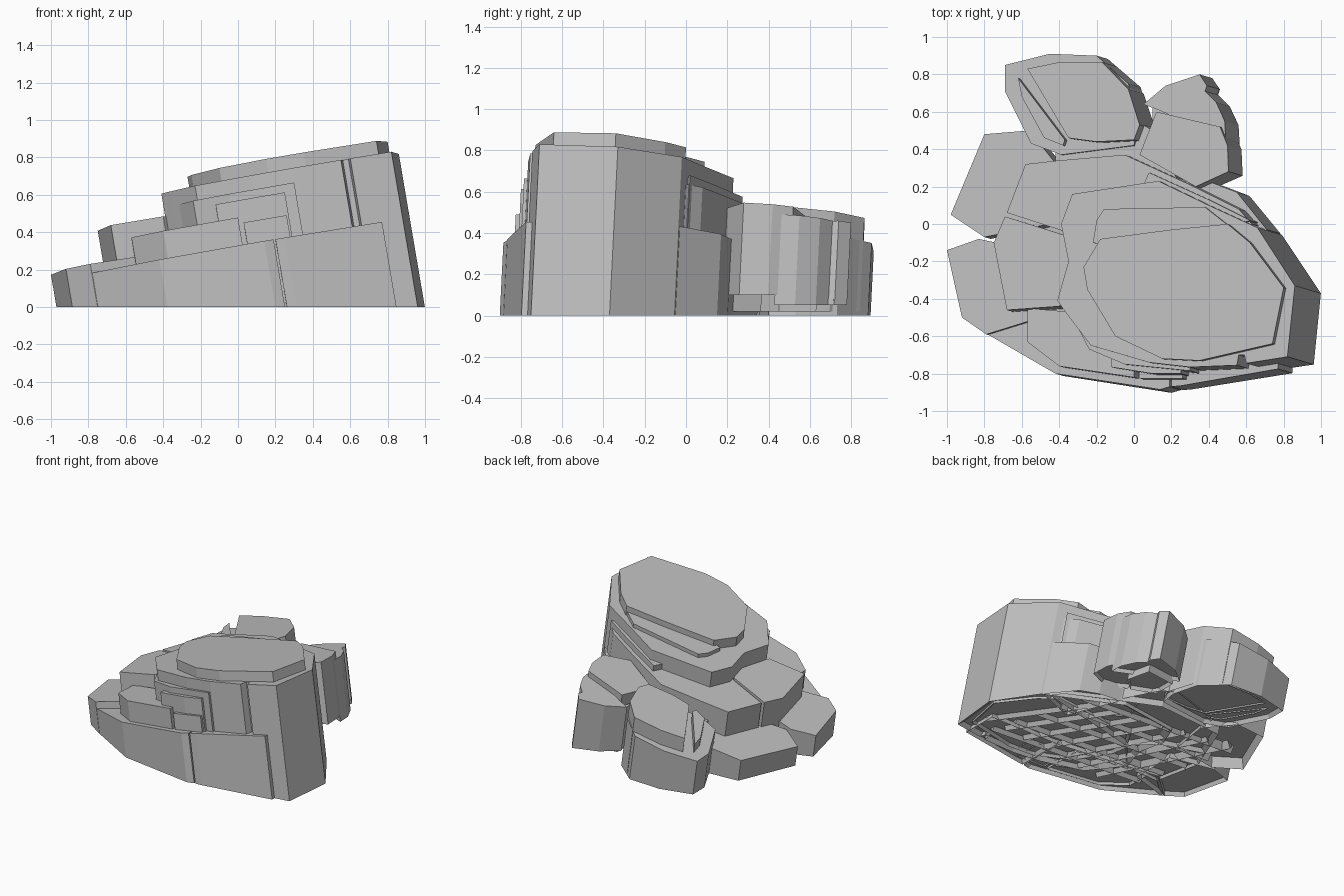
import bpy, bmesh

cube = bpy.data.objects.get("Cube")
if cube:
    bpy.data.objects.remove(cube, do_unlink=True)

stone = bpy.data.materials.new("grey stone")
stone.use_nodes = True
stone.diffuse_color = (0.51, 0.51, 0.51, 1)
stone.node_tree.nodes["Principled BSDF"].inputs["Base Color"].default_value = (0.51, 0.51, 0.51, 1)

TILT_X, TILT_Y = 0.17, -0.05      # shared dip of all the rock layers


def finish(bm, name):
    bmesh.ops.recalc_face_normals(bm, faces=bm.faces)
    mesh = bpy.data.meshes.new(name)
    bm.to_mesh(mesh)
    bm.free()
    mesh.materials.append(stone)
    bpy.context.collection.objects.link(bpy.data.objects.new(name, mesh))


def bridge(bm, a, b):
    for i in range(len(a)):
        j = (i + 1) % len(a)
        bm.faces.new((a[i], a[j], b[j], b[i]))


def slab(name, level, outline, floor=0.0, recess=0.03):
    """Tilted flat top, walls square to it, shallow hollow underneath."""
    bm = bmesh.new()
    top, base, inner = [], [], []
    for x, y in outline:
        z = level + TILT_X * x + TILT_Y * y
        top.append((x, y, z))
        base.append((x + TILT_X * (z - floor), y + TILT_Y * (z - floor), floor))
    n = len(outline)
    cx, cy = sum(p[0] for p in base) / n, sum(p[1] for p in base) / n
    for x, y, z in base:
        inner.append((cx + (x - cx) * 0.94, cy + (y - cy) * 0.94, floor + recess))
    rings = [[bm.verts.new(p) for p in ring] for ring in (top, base, inner)]
    bridge(bm, rings[0], rings[1])
    bridge(bm, rings[1], rings[2])
    bm.faces.new(rings[0])
    bm.faces.new(rings[2])
    finish(bm, name)


def rib(name, start, end):
    """Wedge-shaped ridge on the underside."""
    (x0, y0), (x1, y1) = start, end
    length = ((x1 - x0) ** 2 + (y1 - y0) ** 2) ** 0.5
    nx, ny = -(y1 - y0) / length * 0.04, (x1 - x0) / length * 0.04
    bm = bmesh.new()
    a, b = [[bm.verts.new(p) for p in ((x + nx, y + ny, .05), (x - nx, y - ny, .05), (x, y, .002))]
            for x, y in (start, end)]
    bridge(bm, a, b)
    bm.faces.new(a)
    bm.faces.new(b)
    finish(bm, name)


# Summit plate and the tall column below it
slab("summit_plate", 0.73, [(-.27, -.23), (-.25, -.35), (-.1, -.6), (.15, -.72), (.35, -.73),
     (.74, -.64), (.8, -.34), (.62, -.1), (.5, 0), (.2, -.03), (-.18, -.08)], .01)
slab("summit_back_step", 0.685, [(-.22, -.1), (-.2, .02), (-.16, .08), (.38, .09), (.52, -.02), (.3, -.2)], .2)
slab("main_column", 0.655, [(.86, -.33), (.82, -.71), (.6, -.745), (.59, -.7), (.56, -.7), (.55, -.755),
     (.3, -.765), (.08, -.74), (-.23, -.65), (-.36, -.48), (-.41, -.41), (-.35, -.2), (-.39, 0),
     (-.33, .16), (.13, .23), (.4, .1), (.66, -.02)])

# Stepped ledges on the front face
slab("upper_front_ledge", 0.575, [(-.37, -.42), (-.24, -.67), (-.05, -.75), (.3, -.785), (.3, -.5)], .02)
slab("narrow_front_ledge", 0.53, [(-.12, -.6), (-.12, -.765), (.1, -.8), (.25, -.8), (.25, -.6)], .03)
slab("middle_front_ledge", 0.437, [(-.57, -.45), (-.57, -.63), (-.4, -.76), (0, -.82), (0, -.5)], .01)
slab("small_front_block", 0.405, [(.03, -.6), (.03, -.825), (.26, -.825), (.26, -.6)], .02)
slab("lower_front_band", 0.285, [(-.8, -.58), (-.42, -.8), (.14, -.885), (.19, -.87), (.19, -.5), (-.6, -.4)])
slab("lower_front_panel", 0.285, [(.2, -.87), (.25, -.865), (.77, -.775), (.77, -.5), (.2, -.5)])

# Side and back terraces
slab("left_terrace", 0.53, [(-.69, .04), (-.75, -.1), (-.68, -.46), (-.4, -.44), (-.2, -.2), (-.37, -.06)], .01)
slab("back_terrace", 0.53, [(-.68, .06), (-.58, .32), (-.4, .34), (-.05, .37), (.3, .21),
     (.56, .08), (.63, 0), (-.2, -.2), (-.37, -.04)])
slab("back_right_step", 0.575, [(.08, .275), (.4, .13), (.62, .02), (.3, -.1), (0, .1)], .02)
slab("back_corner_step", 0.31, [(.25, .24), (.42, .22), (.55, .17), (.71, -.03), (.4, -.15)])
slab("low_front_step", 0.335, [(-1, -.14), (-.92, -.5), (-.79, -.59), (-.5, -.5), (-.5, -.15), (-.83, -.08)])
slab("low_back_step", 0.325, [(-.98, .05), (-.8, .48), (-.56, .5), (-.4, .3), (-.45, 0), (-.8, -.07)],
     recess=.08)

# Back boulder with a split top
slab("back_boulder_base", 0.43, [(-.69, .85), (-.45, .91), (-.2, .9), (-.03, .75), (.02, .55),
     (0, .42), (-.39, .37), (-.55, .43), (-.6, .53), (-.69, .71)])
slab("back_boulder_top", 0.545, [(-.57, .83), (-.4, .865), (-.17, .865), (-.03, .72), (.03, .53),
     (0, .45), (-.2, .44), (-.35, .46)], .02)
slab("back_boulder_flake", 0.5, [(-.62, .78), (-.6, .68), (-.48, .46), (-.38, .42), (-.37, .45)], .02)
slab("boulder_link", 0.4, [(-.42, .42), (-.42, .32), (0, .34), (.25, .2), (.1, .5), (0, .56)], .02)

# Hanging boulder beside it
slab("side_boulder_top", 0.475, [(.12, .6), (.03, .37), (.33, .2), (.505, .28), (.5, .42), (.46, .52)], .1)
slab("side_boulder_back", 0.43, [(.13, .61), (.05, .64), (.17, .74), (.35, .8), (.39, .74),
     (.38, .71), (.44, .65), (.485, .55), (.49, .45)], .05)
slab("side_boulder_core", 0.38, [(.1, .62), (.1, .45), (.27, .38), (.37, .47), (.33, .65)], .02)

# Crossing ribs on the underside
for i in range(7):
    s = i * 0.18
    rib(f"long_rib_{i + 1}", (-.7 + s, .2 - s * .15), (-.25 + s, -.7 + s * .1))
    if i < 5:
        rib(f"cross_rib_{i + 1}", (-.75 + s * .3, .15 - s), (.5 + s * .3, .05 - s))
